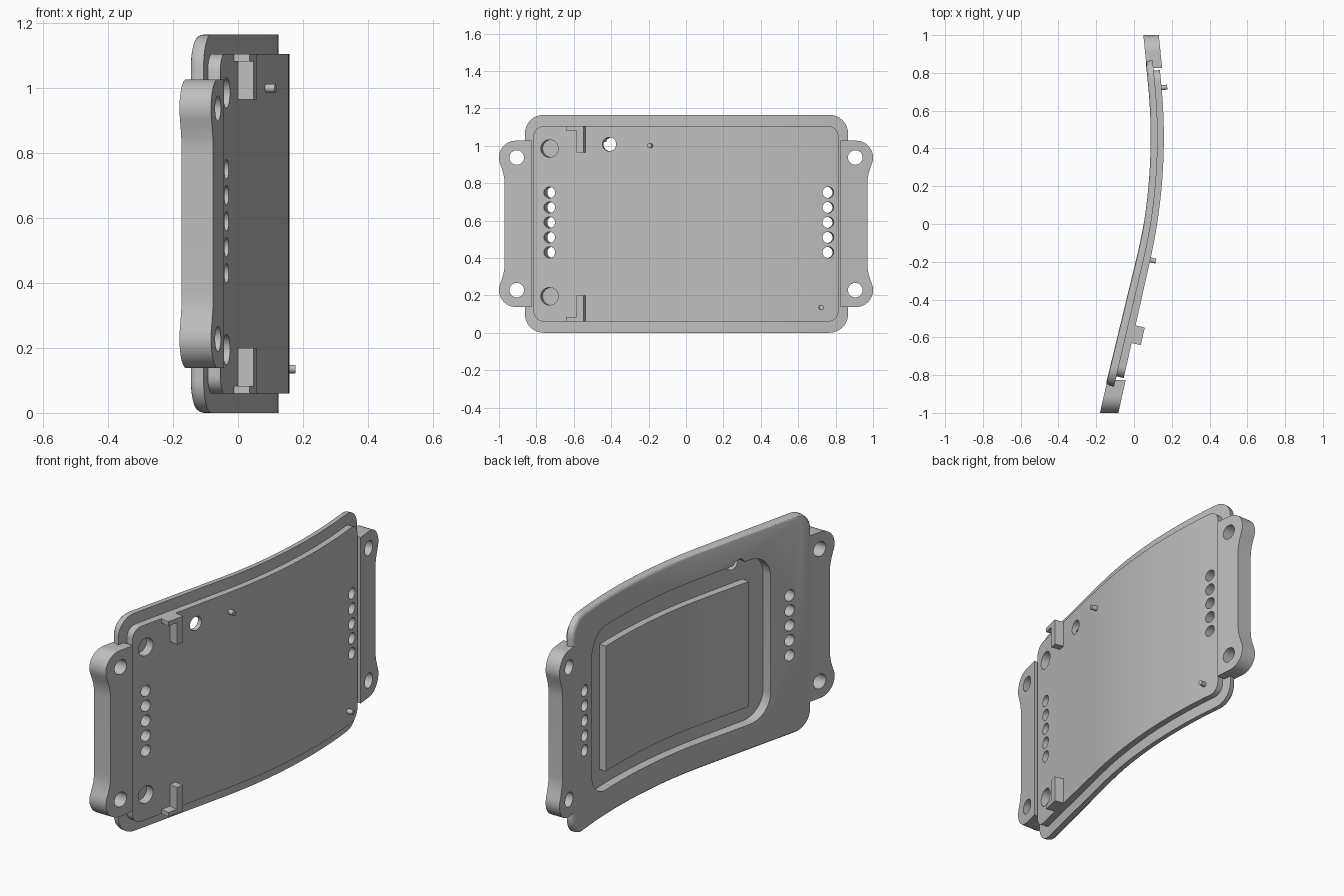
import bpy, bmesh, math
from mathutils import Vector, Matrix

if "Cube" in bpy.data.objects:
    bpy.data.objects.remove(bpy.data.objects["Cube"], do_unlink=True)

MID_Z = 0.5825   # mirror height of the plate
BACK = -0.07     # depth of the back face below the outer face

grey = bpy.data.materials.new("light_grey")
grey.use_nodes = True
grey.diffuse_color = (0.52, 0.52, 0.52, 1)
bsdf = next(n for n in grey.node_tree.nodes if n.type == 'BSDF_PRINCIPLED')
bsdf.inputs["Base Color"].default_value = grey.diffuse_color


# Curve of the outer face: straight, arc, straight
def curve(y):
    bend = min(max(y, -0.2), 0.75) + 0.2
    slope = 0.225 - 0.342 * bend
    x = 0.084 + 0.225 * bend - 0.171 * bend ** 2
    if y < -0.2:
        x += 0.225 * (y + 0.2)
    elif y > 0.75:
        x += slope * (y - 0.75)
    return x, slope


def rounded_rect(y0, y1, z0, z1, r, steps=8):
    pts = []
    for cy, cz, start in ((y1 - r, z1 - r, 0), (y0 + r, z1 - r, 90),
                          (y0 + r, z0 + r, 180), (y1 - r, z0 + r, 270)):
        for i in range(steps + 1):
            a = math.radians(start + 90 * i / steps)
            pts.append((cy + r * math.cos(a), cz + r * math.sin(a)))
    return pts


def rect(y0, y1, z0, z1):
    return [(y0, z0), (y1, z0), (y1, z1), (y0, z1)]


def circle(y, z, r, n=28):
    return [(y + r * math.cos(math.tau * i / n), z + r * math.sin(math.tau * i / n))
            for i in range(n)]


# Flat slab: outline in y and z, thickness along x
def slab(name, outline, d0, d1, fillet=0):
    bm = bmesh.new()
    base = bm.faces.new([bm.verts.new((d0, y, z)) for y, z in outline])
    res = bmesh.ops.extrude_face_region(bm, geom=[base], use_keep_orig=True)
    for v in res["geom"]:
        if isinstance(v, bmesh.types.BMVert):
            v.co.x = d1
    if fillet:
        rim = [e for e in bm.edges if all(abs(v.co.x - d0) < 1e-6 for v in e.verts)]
        bmesh.ops.bevel(bm, geom=rim, offset=fillet, segments=3, profile=0.5,
                        affect='EDGES')
    bmesh.ops.recalc_face_normals(bm, faces=bm.faces)
    mesh = bpy.data.meshes.new(name)
    bm.to_mesh(mesh)
    bm.free()
    ob = bpy.data.objects.new(name, mesh)
    bpy.context.collection.objects.link(ob)
    mesh.materials.append(grey)
    return ob


def combine(ob, tools, operation):
    for t in tools:
        m = ob.modifiers.new("bool", 'BOOLEAN')
        m.object, m.operation, m.solver = t, operation, 'EXACT'
    bpy.context.view_layer.update()
    dg = bpy.context.evaluated_depsgraph_get()
    mesh = bpy.data.meshes.new_from_object(ob.evaluated_get(dg))
    ob.modifiers.clear()
    ob.data = mesh
    for t in tools:
        bpy.data.objects.remove(t, do_unlink=True)


# Slice a flat part into strips and wrap it on the curve
def wrap(ob, tilt=True):
    bm = bmesh.new()
    bm.from_mesh(ob.data)
    for i in range(41):
        y = -0.2 + 0.95 * i / 40
        bmesh.ops.bisect_plane(bm, geom=bm.verts[:] + bm.edges[:] + bm.faces[:],
                               dist=1e-5, plane_co=(0, y, 0), plane_no=(0, 1, 0))
    for v in bm.verts:
        d, y, z = v.co
        x, s = curve(y)
        if d < 0:   # the wall thickens towards the front
            d *= 1 + 0.22 * min(max(-y / 0.9, 0), 1)
        n = math.hypot(1, s)
        v.co = (x + d / n, y - d * s / n, z) if tilt else (x + d, y, z)
    bm.to_mesh(ob.data)
    bm.free()
    bpy.ops.object.select_all(action='DESELECT')
    ob.select_set(True)
    bpy.context.view_layer.objects.active = ob
    bpy.ops.object.shade_smooth_by_angle(angle=math.radians(30))


# Body: filleted back flange with raised outer panel
body = slab("curved_housing", rounded_rect(-0.87, 0.87, 0, 1.165, 0.1), BACK, -0.033, 0.018)
panel = slab("panel_tool", rounded_rect(-0.815, 0.815, 0.06, 1.105, 0.055), -0.05, 0)
combine(body, [panel], 'UNION')

# Back recess, vent holes, blind sockets and sensor hole
cutters = [slab("recess_cutter", rounded_rect(-0.61, 0.69, 0.14, 1.02, 0.13), -0.2, -0.023)]
for y in (-0.73, 0.76):
    for i in range(5):
        cutters.append(slab("vent_cutter", circle(y, 0.43 + 0.08 * i, 0.03), -0.2, 0.1))
for z in (0.195, 0.985):
    cutters.append(slab("socket_cutter", circle(-0.73, z, 0.047), -0.04, 0.1))
cutters.append(slab("sensor_cutter", circle(-0.41, 1.008, 0.037), -0.2, 0.1))
combine(body, cutters, 'DIFFERENCE')
wrap(body)

# Raised display block inside the recess
wrap(slab("display_block", rect(-0.48, 0.54, 0.23, 0.9), -0.06, -0.018))

# Mounting ears with lobed ends
upper = [(0.825, 1.027)]
for i in range(13):
    a = math.radians(90 - 110 * i / 12)
    upper.append((0.91 + 0.09 * math.cos(a), 0.937 + 0.09 * math.sin(a)))
upper += [(0.985, 0.88), (0.976, 0.85), (0.971, 0.82), (0.97, 0.79)]
ear_outline = upper + [(y, 2 * MID_Z - z) for y, z in reversed(upper)]
for name, side in (("front_ear", -1), ("rear_ear", 1)):
    ear = slab(name, [(side * y, z) for y, z in ear_outline], BACK + 0.001, 0.013)
    combine(ear, [slab("bolt_cutter", circle(side * 0.905, z, 0.039), -0.2, 0.1)
                  for z in (0.937, 2 * MID_Z - 0.937)], 'DIFFERENCE')
    wrap(ear, tilt=False)

# L-shaped hooks, top and bottom
hook = [(-0.63, 1.105), (-0.63, 1.082), (-0.575, 1.082),
        (-0.575, 0.965), (-0.537, 0.965), (-0.537, 1.105)]
wrap(slab("upper_hook", hook, -0.01, 0.05))
wrap(slab("lower_hook", [(y, 2 * MID_Z - z) for y, z in hook], -0.01, 0.05))

# Small locating pins
wrap(slab("upper_pin", circle(-0.19, 1.0, 0.013, 16), -0.01, 0.03))
wrap(slab("lower_pin", circle(0.722, 0.135, 0.013, 16), -0.01, 0.03))
